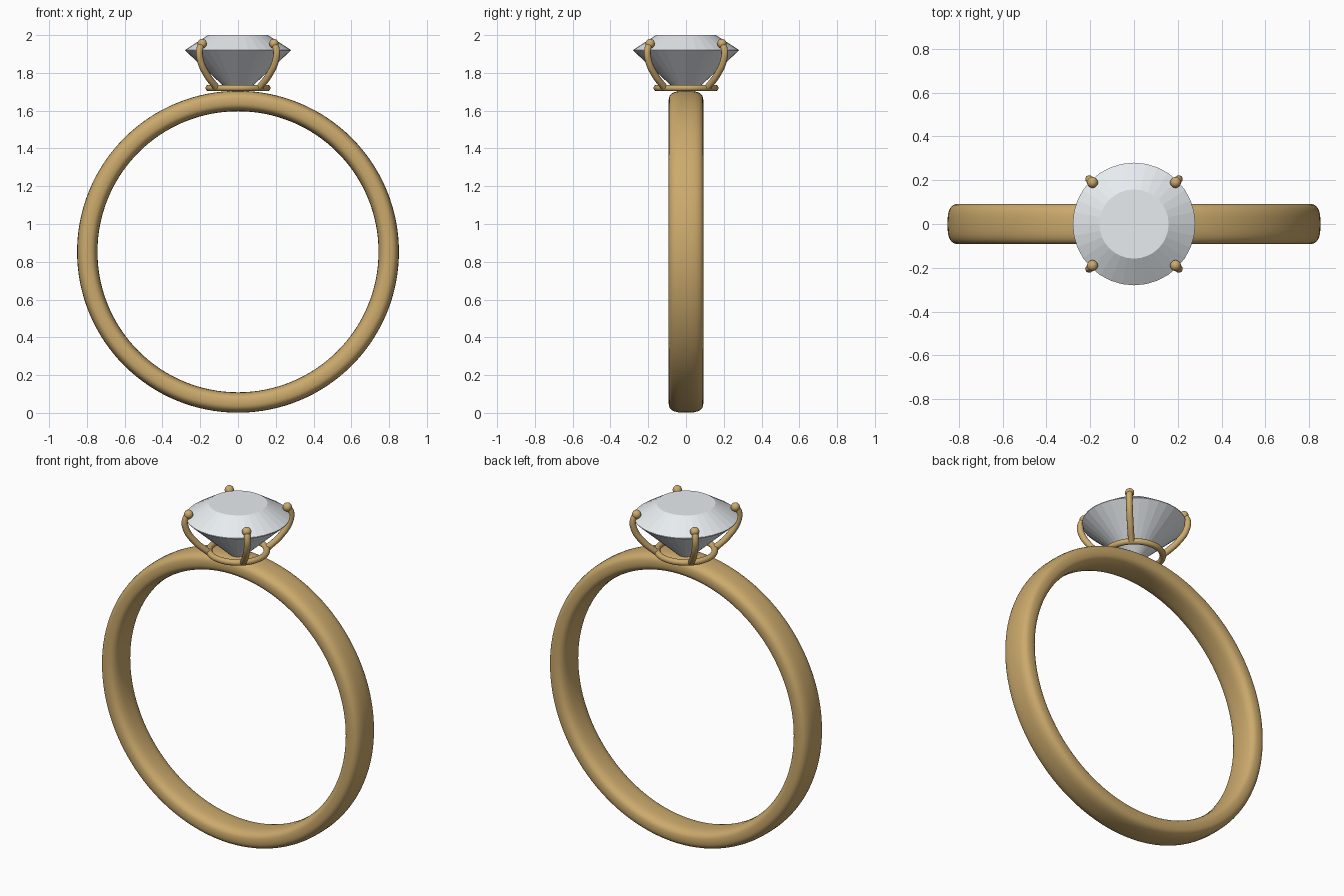
import bpy, bmesh
from math import sin, cos, pi, copysign

if "Cube" in bpy.data.objects:
    bpy.data.objects.remove(bpy.data.objects["Cube"])


def material(name, rgb):
    m = bpy.data.materials.new(name)
    m.diffuse_color = (*rgb, 1)
    m.use_nodes = True
    m.node_tree.nodes["Principled BSDF"].inputs["Base Color"].default_value = m.diffuse_color
    return m


GOLD = material("gold", (0.60, 0.40, 0.15))
CRYSTAL = material("crystal", (0.80, 0.84, 0.87))


def lathe(name, profile, segments, mat, closed, smooth):
    """Spin an (r, z) profile around z; r = 0 makes a pole, closed joins profile ends."""
    bm = bmesh.new()
    rings = []
    for r, z in profile:
        n = segments if r > 0 else 1
        rings.append([bm.verts.new((r * cos(2 * pi * i / segments), r * sin(2 * pi * i / segments), z))
                      for i in range(n)])
    pairs = list(zip(rings, rings[1:])) + ([(rings[-1], rings[0])] if closed else [])
    for a, b in pairs:
        for i in range(segments):
            j = (i + 1) % segments
            corners = [a[i % len(a)], a[j % len(a)], b[j % len(b)], b[i % len(b)]]
            bm.faces.new(list(dict.fromkeys(corners)))
    if not closed and len(rings[-1]) > 1:
        bm.faces.new(rings[-1])
    bmesh.ops.recalc_face_normals(bm, faces=bm.faces)
    for f in bm.faces:
        f.smooth = smooth
    mesh = bpy.data.meshes.new(name)
    bm.to_mesh(mesh)
    bm.free()
    mesh.materials.append(mat)
    ob = bpy.data.objects.new(name, mesh)
    bpy.context.collection.objects.link(ob)
    return ob


def oval(r, z, half_r, half_z, power, n):
    """Superellipse cross-section centred on (r, z)."""
    def p(v):
        return copysign(abs(v) ** (2 / power), v)
    return [(r + half_r * p(cos(2 * pi * i / n)), z + half_z * p(sin(2 * pi * i / n))) for i in range(n)]


# Finger band, standing upright
band = lathe("band", oval(0.798, 0, 0.054, 0.092, 2.8, 32), 128, GOLD, True, True)
band.rotation_euler.x = pi / 2
band.location.z = 0.853

# Faceted stone: culet, girdle, table
lathe("stone", [(0, 1.66), (0.28, 1.918), (0.28, 1.922), (0.158, 2.0)], 32, CRYSTAL, False, False)

# Base ring of the setting
lathe("setting_ring", oval(0.155, 1.72, 0.017, 0.017, 2, 16), 64, GOLD, True, True)

# Four claws on the diagonals, each with a rounded tip
CLAW = [(0.112, 1.72), (0.165, 1.79), (0.200, 1.87), (0.203, 1.925), (0.190, 1.955)]
for k, (sx, sy) in enumerate([(1, 1), (-1, 1), (-1, -1), (1, -1)], 1):
    curve = bpy.data.curves.new(f"claw_{k}", 'CURVE')
    curve.dimensions = '3D'
    curve.bevel_depth = 0.018
    curve.bevel_resolution = 4
    curve.use_fill_caps = True
    spline = curve.splines.new('BEZIER')
    spline.bezier_points.add(len(CLAW) - 1)
    for bp, (d, z) in zip(spline.bezier_points, CLAW):
        bp.co = (sx * d, sy * d, z)
        bp.handle_left_type = bp.handle_right_type = 'AUTO'
    curve.materials.append(GOLD)
    claw = bpy.data.objects.new(f"claw_{k}", curve)
    bpy.context.collection.objects.link(claw)
    bpy.ops.object.select_all(action='DESELECT')
    claw.select_set(True)
    bpy.context.view_layer.objects.active = claw
    bpy.ops.object.convert(target='MESH')
    d, z = CLAW[-1]
    bpy.ops.mesh.primitive_uv_sphere_add(segments=20, ring_count=12, radius=0.025,
                                         location=(sx * d, sy * d, z))
    tip = bpy.context.object
    tip.name = f"claw_tip_{k}"
    tip.data.materials.append(GOLD)
    bpy.ops.object.shade_smooth()
